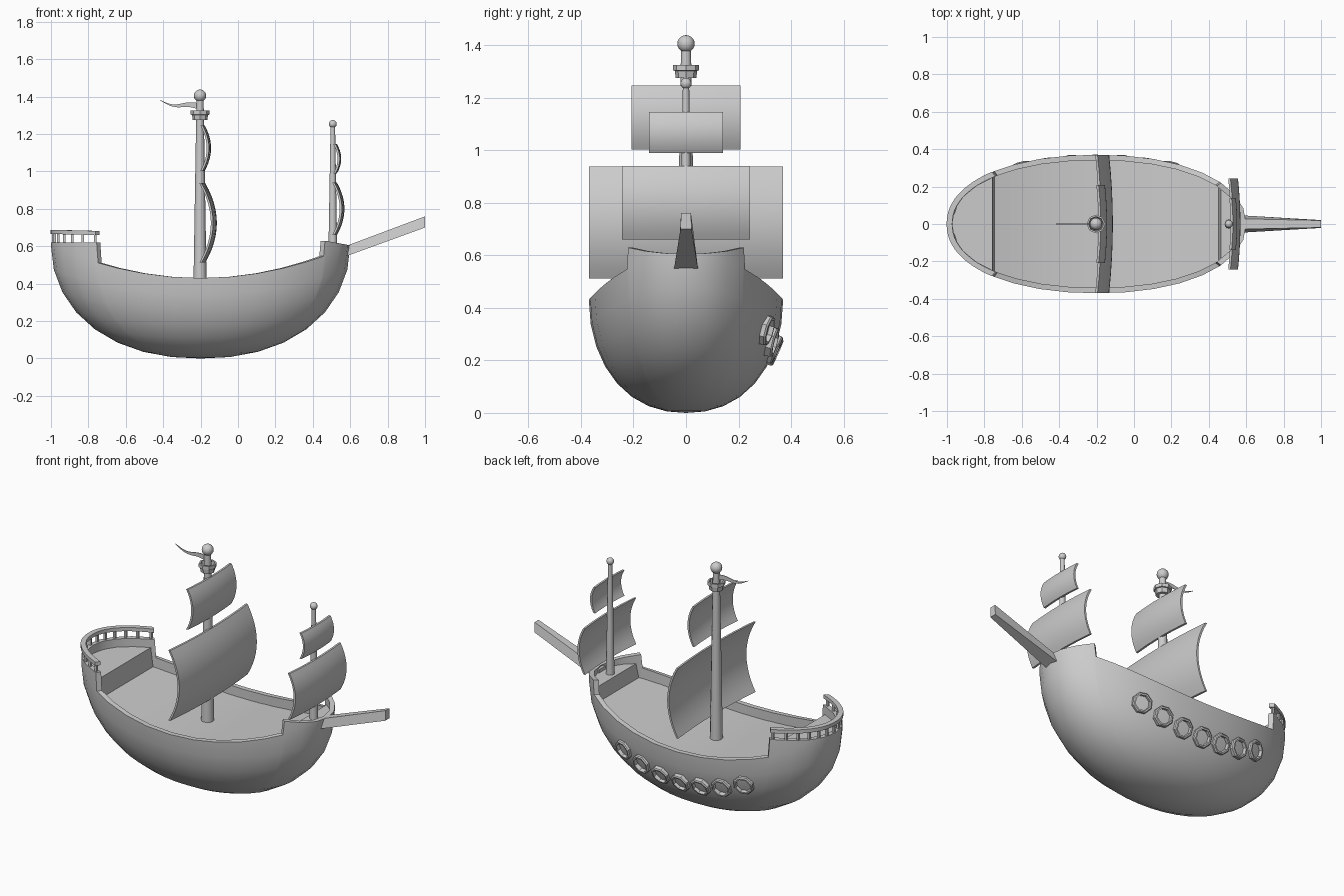
import bpy, bmesh, math
from math import sin, cos, pi, acos
from mathutils import Vector
from mathutils.bvhtree import BVHTree

if "Cube" in bpy.data.objects:
    bpy.data.objects.remove(bpy.data.objects["Cube"])

grey = bpy.data.materials.new("light_grey")
grey.diffuse_color = (0.6, 0.6, 0.6, 1)
grey.use_nodes = True
grey.node_tree.nodes["Principled BSDF"].inputs["Base Color"].default_value = grey.diffuse_color


def finish(name, bm, angle=35):
    """Turn a bmesh into a named, smooth-by-angle object."""
    bmesh.ops.remove_doubles(bm, verts=bm.verts, dist=0.0004)
    bmesh.ops.recalc_face_normals(bm, faces=bm.faces)
    me = bpy.data.meshes.new(name)
    bm.to_mesh(me)
    bm.free()
    ob = bpy.data.objects.new(name, me)
    bpy.context.collection.objects.link(ob)
    me.materials.append(grey)
    bpy.ops.object.select_all(action='DESELECT')
    ob.select_set(True)
    bpy.context.view_layer.objects.active = ob
    bpy.ops.object.shade_smooth_by_angle(angle=math.radians(angle))
    return ob


def loft(bm, rows, wrap_rows=False, wrap_cols=False, caps=False):
    """Skin a grid of points with quads."""
    g = [[bm.verts.new(p) for p in r] for r in rows]
    n, m = len(g), len(g[0])
    for i in range(n if wrap_rows else n - 1):
        for j in range(m if wrap_cols else m - 1):
            a, b = g[i], g[(i + 1) % n]
            k = (j + 1) % m
            bm.faces.new((a[j], a[k], b[k], b[j]))
    if caps:
        bm.faces.new(g[0])
        bm.faces.new(g[-1])


def lathe(name, x, profile, sides, angle=35):
    """Turned part around a vertical axis at x, from (radius, z) points."""
    bm = bmesh.new()
    loft(bm, [[(x + r * cos(2 * pi * i / sides), r * sin(2 * pi * i / sides), z)
               for i in range(sides)] for r, z in profile], wrap_cols=True, caps=True)
    return finish(name, bm, angle)


def ball(name, x, z, r):
    bm = bmesh.new()
    bmesh.ops.create_uvsphere(bm, u_segments=16, v_segments=10, radius=r)
    bmesh.ops.translate(bm, verts=bm.verts, vec=(x, 0, z))
    return finish(name, bm, 60)


# --- Hull shape rules
CX, A, B, N = -0.2, 0.8, 0.37, 2.15


def half_width(x):
    u = min(1, abs((x - CX) / A))
    return B * (1 - u ** N) ** (1 / N)


def sheer(x):
    return 0.43 + 0.27 * (x - CX) ** 2


def top(x):
    if x < -0.75:
        return 0.62
    if x > 0.462:
        return 0.63 - (x - 0.462) * 0.18
    return sheer(x)


# --- Hull: bowl, raised ends, rim and inner bulwark
angles = [k * pi / 16 for k in range(17)]
angles += [acos((x - CX) / A) for x in (-0.756, -0.748, 0.458, 0.466)]
angles.sort()
angles += [2 * pi - a for a in reversed(angles[1:-1])]
columns = []
for a in angles:
    x = CX + A * cos(a)
    y = half_width(x) * (1 if a <= pi else -1)
    s, t = sheer(x), top(x)
    col = []
    for k in range(9):
        th = k * pi / 16
        col.append((CX + (x - CX) * sin(th), y * sin(th), s * (1 - cos(th)) ** 1.1))
    xi, yi = CX + (x - CX) * 0.965, y * 0.92
    col += [(x, y, t), (xi, yi, t), (xi, yi, s - 0.07)]
    columns.append(col)
bm = bmesh.new()
loft(bm, columns, wrap_rows=True)
bmesh.ops.remove_doubles(bm, verts=bm.verts, dist=0.0004)
bmesh.ops.recalc_face_normals(bm, faces=bm.faces)
tree = BVHTree.FromBMesh(bm)
finish("hull", bm, 40)

# --- Deck with stern and bow platforms
stations = [(-0.971 + 0.0268 * k, 0.57) for k in range(9)]
stations += [(-0.745 + 1.197 * k / 16, None) for k in range(17)]
stations += [(0.464 + 0.0267 * k, 0.575) for k in range(5)]
rows = []
for x, z in stations:
    z = sheer(x) - 0.055 if z is None else z
    w = half_width(CX + (x - CX) / 0.965) * 0.93
    rows.append([(x, -w, z), (x, w, z)])
bm = bmesh.new()
loft(bm, rows)
finish("deck", bm)

# --- Stern railing: swept rail and posts
start = acos((-0.76 - CX) / A)


def rail_point(t, offset):
    a = start + (2 * pi - 2 * start) * t
    x = CX + A * cos(a)
    y = half_width(x) * (1 if a <= pi else -1)
    return CX + (x - CX) * (1 - offset / A), y * (1 - offset / B)


bm = bmesh.new()
rows = []
for k in range(25):
    o, i = rail_point(k / 24, -0.002), rail_point(k / 24, 0.028)
    lift = 0.006 * abs(sin(pi * k / 24))
    rows.append([(*o, 0.66 + lift), (*o, 0.682 + lift), (*i, 0.682 + lift), (*i, 0.66 + lift)])
loft(bm, rows, wrap_cols=True, caps=True)
finish("stern_rail", bm)
bm = bmesh.new()
for k in range(13):
    x, y = rail_point(0.015 + 0.97 * k / 12, 0.013)
    r = 0.007
    loft(bm, [[(x + dx * r, y + dy * r, z) for dx, dy in ((-1, -1), (1, -1), (1, 1), (-1, 1))]
              for z in (0.615, 0.668)], wrap_cols=True, caps=True)
finish("stern_rail_posts", bm)

# --- Octagonal portholes along the far (+y) side
bm = bmesh.new()
for k in range(7):
    d = -0.4 + 0.8 * k / 6
    hit, nrm, _, _ = tree.ray_cast(Vector((CX + d, 1, 0.235 + 0.5 * d * d)), Vector((0, -1, 0)))
    if hit is None:
        continue
    if nrm.y < 0:
        nrm = -nrm
    side = nrm.cross(Vector((0, 0, 1))).normalized()
    up = side.cross(nrm)
    rows = []
    for i in range(8):
        a = 2 * pi * (i + 0.5) / 8
        ray = side * cos(a) + up * sin(a)
        rows.append([hit + ray * r + nrm * h for r, h in
                     ((0.060, -0.02), (0.060, 0.012), (0.054, 0.018), (0.045, 0.018), (0.042, -0.02))])
    loft(bm, rows, wrap_rows=True, wrap_cols=True)
finish("portholes", bm, 30)

# --- Masts, knobs and lookout basket
lathe("main_mast", -0.203, [(0.036, 0.35), (0.019, 1.39)], 12)
ball("main_mast_knob", -0.203, 1.405, 0.033)
lathe("lookout_basket", -0.203, [(0.02, 1.275), (0.039, 1.275), (0.043, 1.302), (0.05, 1.304),
                                 (0.05, 1.325), (0.04, 1.325), (0.036, 1.29), (0.018, 1.29)], 8)
lathe("fore_mast", 0.507, [(0.024, 0.55), (0.012, 1.25)], 12)
ball("fore_mast_knob", 0.507, 1.254, 0.021)


# --- Sails: billowed thin sheets
def sail(name, x0, bulge, w, z0, z1):
    bm = bmesh.new()
    rows = []
    for i in range(13):
        t = -1 + i / 6
        front = []
        for j in range(9):
            v = -1 + j / 4
            front.append((x0 + bulge * (1 - t * t) - 0.02 * v * v * w / 0.37, v * w,
                          (z0 + z1) / 2 + t * (z1 - z0) / 2))
        back = [(x - 0.012, y, z) for x, y, z in reversed(front)]
        rows.append(front + back)
    loft(bm, rows, wrap_cols=True, caps=True)
    finish(name, bm, 40)


sail("main_lower_sail", -0.175, 0.062, 0.37, 0.512, 0.937)
sail("main_upper_sail", -0.178, 0.034, 0.208, 1.003, 1.246)
sail("fore_lower_sail", 0.529, 0.04, 0.244, 0.66, 0.94)
sail("fore_upper_sail", 0.529, 0.023, 0.14, 0.99, 1.146)

# --- Bowsprit: tapered beam
bm = bmesh.new()
loft(bm, [[(x, -w, z0), (x, w, z0), (x, w * k, z1), (x, -w * k, z1)]
          for x, w, k, z0, z1 in ((0.56, 0.047, 0.6, 0.54, 0.595), (1.0, 0.021, 0.9, 0.70, 0.76))],
     wrap_cols=True, caps=True)
finish("bowsprit", bm)

# --- Pennant: wavy tapered strip
bm = bmesh.new()
rows = []
for k in range(17):
    t = k / 16
    x, h = -0.205 - 0.213 * t, 0.016 * (1 - t) + 0.001
    z = 1.347 + 0.03 * t * t + 0.008 * sin(t * 2.2 * pi)
    rows.append([(x, -0.002, z - h), (x, 0.002, z - h), (x, 0.002, z + h), (x, -0.002, z + h)])
loft(bm, rows, wrap_cols=True, caps=True)
finish("pennant", bm)
